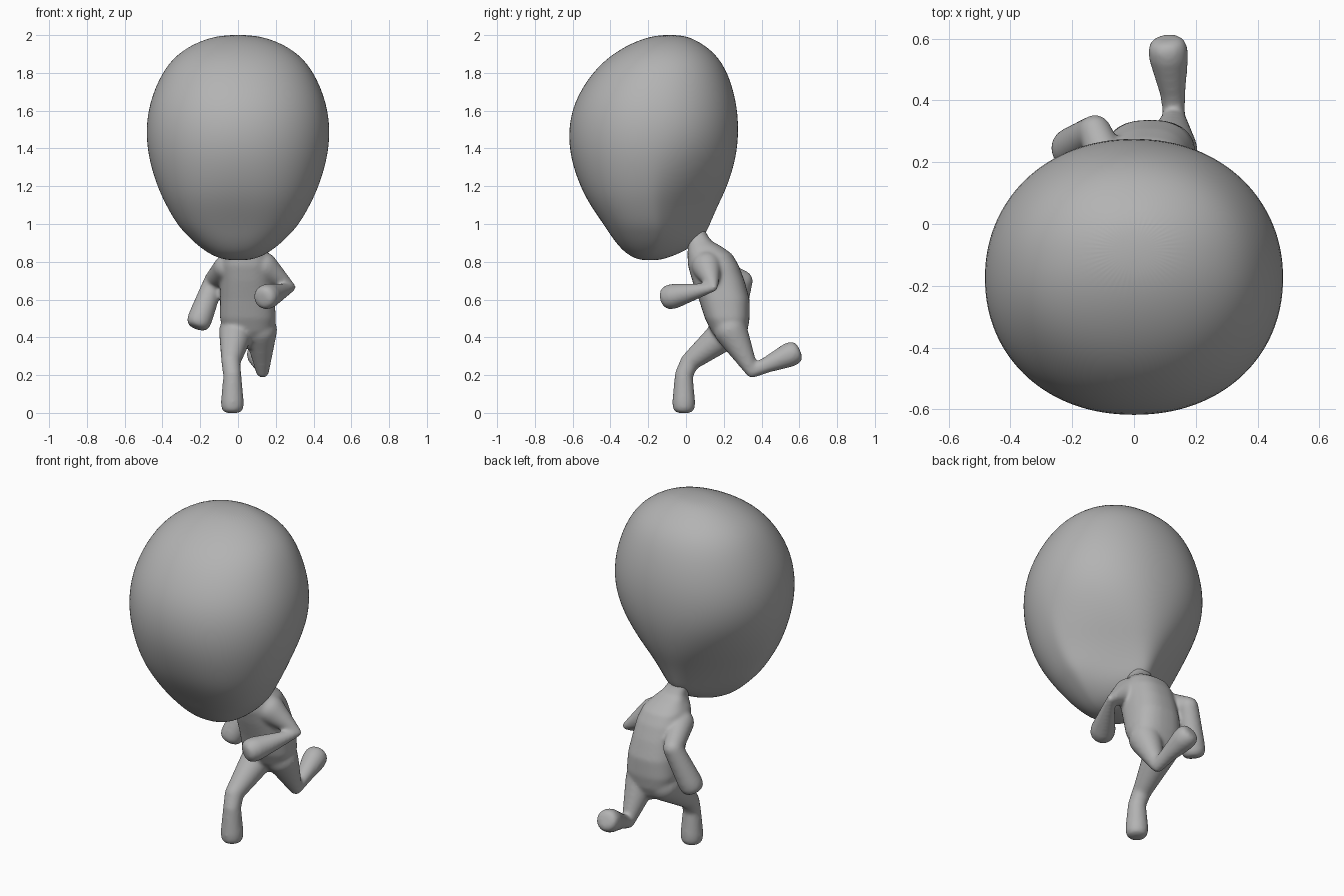
import bpy, bmesh, math
from mathutils import Vector

cube = bpy.data.objects.get("Cube")
if cube:
    bpy.data.objects.remove(cube)

grey = bpy.data.materials.new("clay grey")
grey.use_nodes = True
colour = (0.45, 0.45, 0.45, 1)
grey.diffuse_color = colour
grey.node_tree.nodes["Principled BSDF"].inputs["Base Color"].default_value = colour


def power(value, exponent):
    return math.copysign(abs(value) ** exponent, value)


def loft(bm, rings, sides, square):
    """Capped rings (z, x centre, front y, back y, half width, back pinch).
    A pinched ring narrows behind and is fuller in front."""
    loops = []
    for z, cx, front, back, width, pinch in rings:
        loop = []
        for i in range(sides):
            a = math.tau * i / sides
            c, s = math.cos(a), math.sin(a)
            e = square if s > 0 else square * (1 - 0.3 * pinch)
            w = width * (1 - pinch * max(0, s))
            loop.append(bm.verts.new((cx + w * power(c, e),
                                      (front + back) / 2 + (back - front) / 2 * power(s, e), z)))
        loops.append(loop)
    for low, high in zip(loops, loops[1:]):
        for i in range(sides):
            j = (i + 1) % sides
            bm.faces.new((low[i], low[j], high[j], high[i]))
    bm.faces.new(loops[0][::-1])
    bm.faces.new(loops[-1])


BALL = [(math.sin(t), math.cos(t)) for t in [math.pi * k / 10 for k in range(1, 10)]]
BLUNT = [(1, 0), (0.97, 0.55), (0.8, 0.87), (0.45, 1)]


def limb(bm, joints):
    """Chain of tapered segments through (x, y, z, radius) joints, ending bluntly."""
    for n, (a, b) in enumerate(zip(joints, joints[1:])):
        axis = (Vector(b[:3]) - Vector(a[:3])).normalized()
        turn = axis.to_track_quat("Z", "Y")
        end_shape = BLUNT if n == len(joints) - 2 else BALL
        verts = []
        for joint, shape in ((a, BALL), (b, end_shape)):
            for radius, height in shape:
                for k in range(20):
                    t = math.tau * k / 20
                    p = Vector((radius * math.cos(t), radius * math.sin(t), height))
                    verts.append(bm.verts.new(Vector(joint[:3]) + turn @ p * joint[3]))
        hull = bmesh.ops.convex_hull(bm, input=verts)
        spare = {g for g in hull["geom_interior"] + hull["geom_unused"]
                 if isinstance(g, bmesh.types.BMVert)}
        bmesh.ops.delete(bm, geom=list(spare), context="VERTS")


def finish(name, bm):
    bmesh.ops.recalc_face_normals(bm, faces=bm.faces[:])
    mesh = bpy.data.meshes.new(name)
    bm.to_mesh(mesh)
    bm.free()
    mesh.materials.append(grey)
    mesh.shade_smooth()
    obj = bpy.data.objects.new(name, mesh)
    bpy.context.collection.objects.link(obj)
    return obj


# Oversized egg-shaped head, pinched at the back above the neck
bm = bmesh.new()
loft(bm, [
    (0.808, 0, -0.23, -0.15, 0.045, 0),
    (0.82, 0, -0.275, -0.10, 0.105, 0.1),
    (0.85, 0, -0.325, -0.02, 0.165, 0.3),
    (0.90, 0, -0.37, 0.06, 0.23, 0.52),
    (0.95, 0, -0.405, 0.106, 0.28, 0.62),
    (1.00, 0, -0.438, 0.127, 0.325, 0.6),
    (1.10, 0, -0.508, 0.17, 0.383, 0.45),
    (1.20, 0, -0.562, 0.22, 0.43, 0.28),
    (1.35, 0, -0.613, 0.267, 0.476, 0.08),
    (1.50, 0, -0.625, 0.281, 0.49, 0),
    (1.65, 0, -0.593, 0.268, 0.468, 0),
    (1.80, 0, -0.50, 0.223, 0.405, 0),
    (1.90, 0, -0.393, 0.16, 0.325, 0),
    (1.97, 0, -0.265, 0.065, 0.205, 0),
    (2.002, 0, -0.15, -0.02, 0.08, 0),
], 48, 0.95)
head = finish("head", bm)
rounding = head.modifiers.new("rounding", "SUBSURF")
rounding.levels = rounding.render_levels = 2

# Leaning torso and neck
bm = bmesh.new()
loft(bm, [
    (0.34, 0.07, 0.225, 0.275, 0.035, 0),
    (0.38, 0.06, 0.175, 0.305, 0.085, 0),
    (0.43, 0.054, 0.135, 0.325, 0.13, 0),
    (0.50, 0.052, 0.10, 0.337, 0.148, 0),
    (0.60, 0.05, 0.068, 0.337, 0.145, 0),
    (0.70, 0.045, 0.033, 0.31, 0.138, 0),
    (0.78, 0.04, 0.01, 0.28, 0.135, 0),
    (0.84, 0.035, 0.008, 0.245, 0.12, 0),
    (0.88, 0.03, 0.01, 0.19, 0.09, 0),
    (0.91, 0.02, 0.01, 0.135, 0.07, 0),
    (0.95, 0.005, 0.0, 0.108, 0.062, 0),
    (1.02, 0, -0.03, 0.085, 0.05, 0),
], 32, 0.8)

# Left arm bent forward, right arm swung back
limb(bm, [(0.13, 0.11, 0.775, 0.08), (0.285, 0.147, 0.664, 0.022), (0.16, -0.064, 0.618, 0.067)])
limb(bm, [(-0.06, 0.13, 0.77, 0.07), (-0.126, 0.30, 0.70, 0.054), (-0.198, 0.25, 0.508, 0.066)])

# Right leg planted in front, left leg kicked back
limb(bm, [(-0.01, 0.22, 0.43, 0.092), (-0.038, 0.02, 0.27, 0.051), (-0.03, -0.012, 0.20, 0.048),
          (-0.03, -0.012, 0.06, 0.061)])
limb(bm, [(0.118, 0.235, 0.44, 0.09), (0.13, 0.35, 0.22, 0.035), (0.125, 0.43, 0.255, 0.043),
          (0.112, 0.542, 0.305, 0.065)])

body = finish("body", bm)
fuse = body.modifiers.new("fuse", "REMESH")
fuse.mode = "VOXEL"
fuse.voxel_size = 0.009
fuse.use_smooth_shade = True
blend = body.modifiers.new("blend", "SMOOTH")
blend.factor = 0.5
blend.iterations = 14
